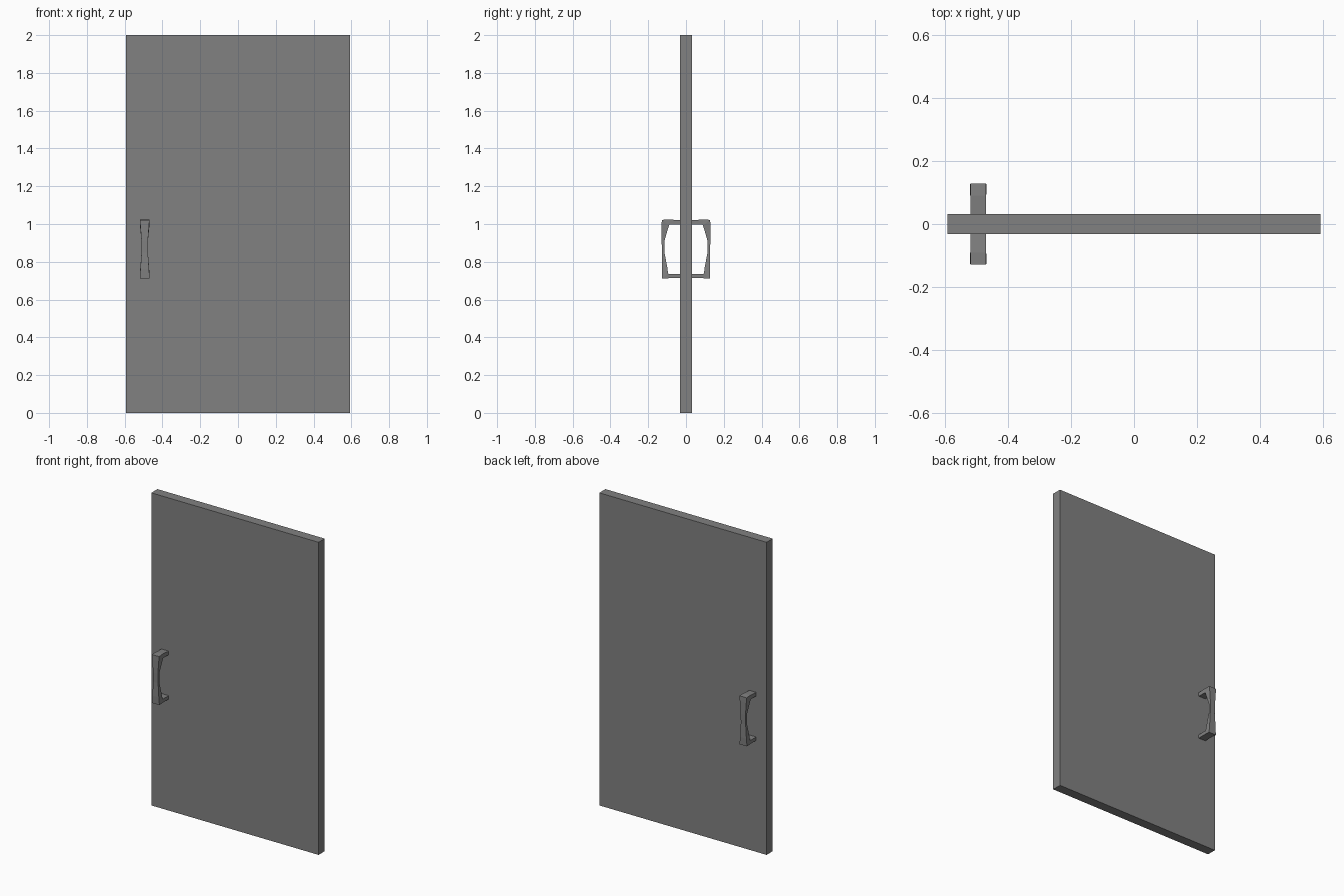
import bpy
import bmesh

cube = bpy.data.objects.get("Cube")
if cube:
    bpy.data.objects.remove(cube, do_unlink=True)

grey = bpy.data.materials.new("mid grey")
grey.use_nodes = True
GREY = (0.22, 0.22, 0.22, 1)
grey.diffuse_color = GREY
grey.node_tree.nodes["Principled BSDF"].inputs["Base Color"].default_value = GREY


def make_object(name, bm):
    bmesh.ops.recalc_face_normals(bm, faces=bm.faces)
    mesh = bpy.data.meshes.new(name)
    bm.to_mesh(mesh)
    bm.free()
    mesh.materials.append(grey)
    obj = bpy.data.objects.new(name, mesh)
    bpy.context.scene.collection.objects.link(obj)
    return obj


# Flat slab
bm = bmesh.new()
bmesh.ops.create_cube(bm, size=1)
for v in bm.verts:
    v.co.x *= 1.184
    v.co.y *= 0.062
    v.co.z = (v.co.z + 0.5) * 2
make_object("door_slab", bm)

# Pull handle sections: outer (depth, z), inner (depth, z), half width
SECTIONS = [
    ((0.025, 1.020), (0.025, 0.997), 0.025),
    ((0.090, 1.024), (0.088, 0.996), 0.024),
    ((0.128, 1.022), (0.090, 0.992), 0.025),
    ((0.129, 0.990), (0.097, 0.970), 0.023),
    ((0.129, 0.910), (0.114, 0.910), 0.017),
    ((0.127, 0.850), (0.114, 0.850), 0.017),
    ((0.128, 0.760), (0.099, 0.770), 0.023),
    ((0.126, 0.711), (0.095, 0.738), 0.026),
    ((0.090, 0.713), (0.090, 0.736), 0.025),
    ((0.025, 0.713), (0.025, 0.735), 0.025),
]


def make_handle(name, side):
    """Loft rectangular sections into a waisted pull handle."""
    bm = bmesh.new()
    rings = []
    for outer, inner, half in SECTIONS:
        corners = [(-half, outer), (half, outer), (half, inner), (-half, inner)]
        rings.append([bm.verts.new((-0.494 + x, side * d, z)) for x, (d, z) in corners])
    for a, b in zip(rings, rings[1:]):
        for i in range(4):
            j = (i + 1) % 4
            bm.faces.new((a[i], a[j], b[j], b[i]))
    bm.faces.new(rings[0])
    bm.faces.new(rings[-1])
    make_object(name, bm)


make_handle("front_handle", -1)
make_handle("back_handle", 1)
